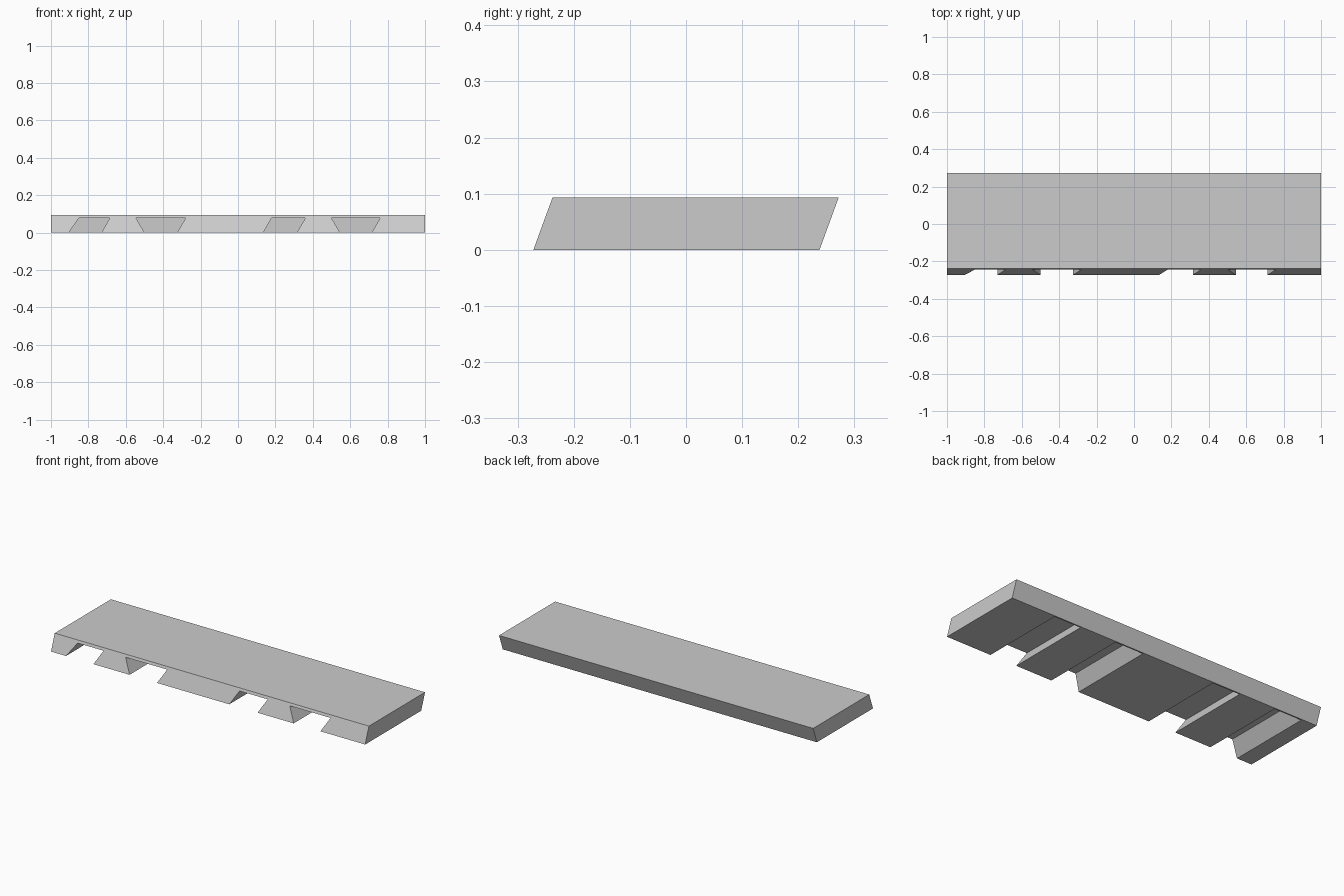
import bpy
import bmesh

default = bpy.data.objects.get("Cube")
if default:
    bpy.data.objects.remove(default, do_unlink=True)

grey = bpy.data.materials.new("light grey")
grey.use_nodes = True
colour = (0.6, 0.6, 0.6, 1)
grey.diffuse_color = colour
grey.node_tree.nodes["Principled BSDF"].inputs["Base Color"].default_value = colour

HEIGHT = 0.093
GROOVE_TOP = 0.078
LEAN = 0.034


def prism(name, profile, start, end, axis):
    """Extrude a closed profile along the x or y axis."""
    bm = bmesh.new()
    rings = []
    for t in (start, end):
        rings.append([bm.verts.new((t, a, z) if axis == "x" else (a, t, z))
                      for a, z in profile])
    bm.faces.new(rings[0])
    bm.faces.new(rings[1][::-1])
    n = len(profile)
    for i in range(n):
        j = (i + 1) % n
        bm.faces.new((rings[0][i], rings[0][j], rings[1][j], rings[1][i]))
    bmesh.ops.recalc_face_normals(bm, faces=bm.faces)
    mesh = bpy.data.meshes.new(name)
    bm.to_mesh(mesh)
    bm.free()
    mesh.materials.append(grey)
    obj = bpy.data.objects.new(name, mesh)
    bpy.context.collection.objects.link(obj)
    return obj


# Slab with leaning front and back faces
back = 0.272
slab = prism("grooved_slab",
             [(-back, 0), (back - LEAN, 0), (back, HEIGHT), (LEAN - back, HEIGHT)],
             -1, 1, "x")

# Slanted grooves: bottom left, bottom right, top left, top right
grooves = [(-0.905, -0.73, -0.85, -0.685),
           (-0.50, -0.325, -0.545, -0.28),
           (0.135, 0.315, 0.18, 0.36),
           (0.545, 0.715, 0.50, 0.76)]
cutters = []
for b0, b1, t0, t1 in grooves:
    # Continue the sides below the slab for a clean cut
    c0, c1 = b0 - (t0 - b0) / 2, b1 - (t1 - b1) / 2
    cutter = prism("groove_cutter",
                   [(c0, -GROOVE_TOP / 2), (c1, -GROOVE_TOP / 2),
                    (t1, GROOVE_TOP), (t0, GROOVE_TOP)], -0.4, 0.23, "y")
    cutter.hide_render = True
    cutters.append(cutter)
    mod = slab.modifiers.new("groove", "BOOLEAN")
    mod.operation = "DIFFERENCE"
    mod.solver = "EXACT"
    mod.object = cutter

# Apply the cuts and remove the cutters
depsgraph = bpy.context.evaluated_depsgraph_get()
cut_mesh = bpy.data.meshes.new_from_object(slab.evaluated_get(depsgraph))
slab.modifiers.clear()
slab.data = cut_mesh
for cutter in cutters:
    bpy.data.objects.remove(cutter, do_unlink=True)
